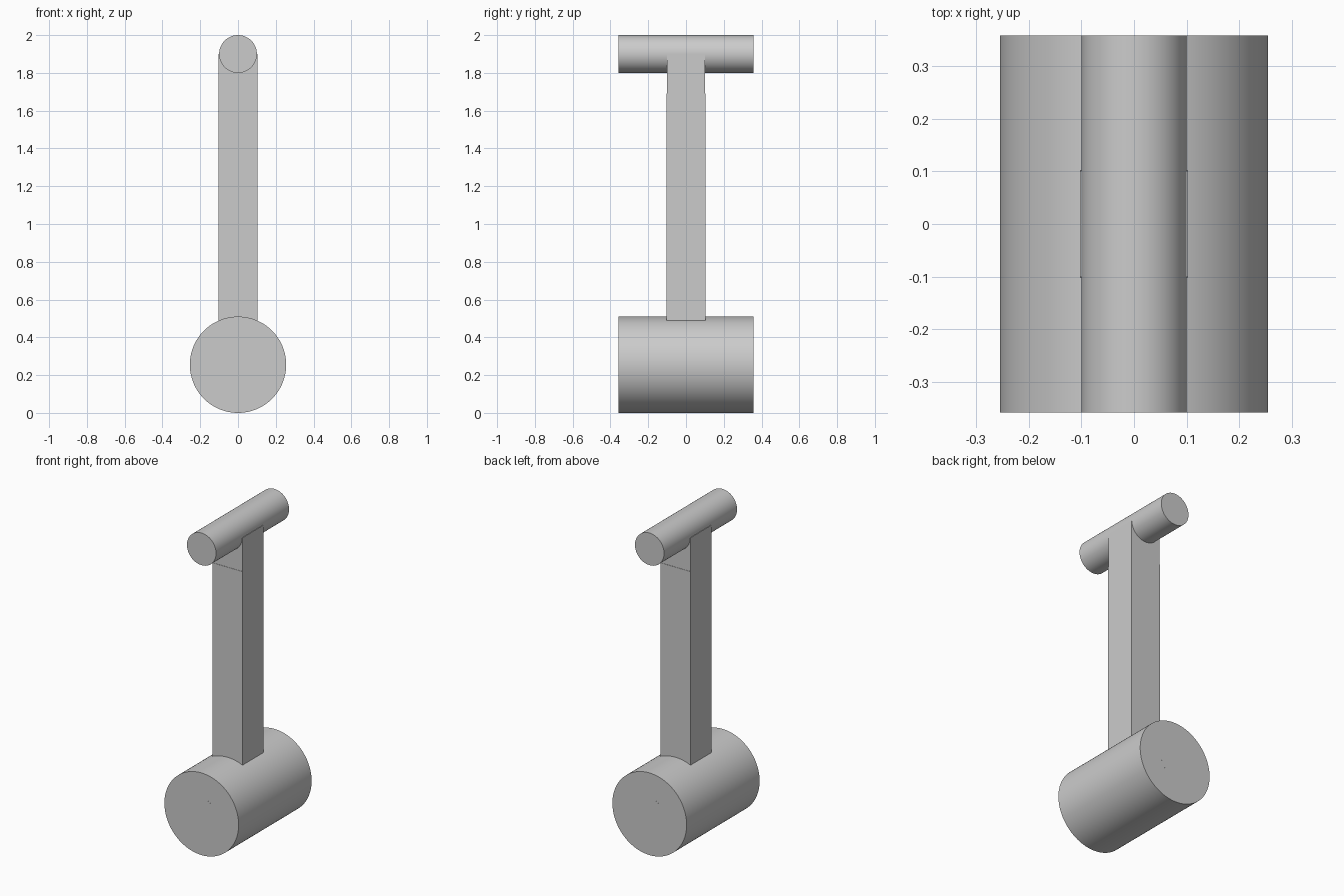
import bpy
import math

cube = bpy.data.objects.get("Cube")
if cube:
    bpy.data.objects.remove(cube, do_unlink=True)

grey = bpy.data.materials.new("plain grey")
grey.use_nodes = True
COLOUR = (0.6, 0.6, 0.6, 1)
grey.diffuse_color = COLOUR
grey.node_tree.nodes["Principled BSDF"].inputs["Base Color"].default_value = COLOUR

HALF_LENGTH = 0.358


def finish(name):
    obj = bpy.context.object
    obj.name = name
    obj.data.materials.append(grey)
    return obj


def rod(name, radius, z, length):
    """Smooth cylinder lying along y."""
    bpy.ops.mesh.primitive_cylinder_add(vertices=96, radius=radius, depth=length,
                                        location=(0, 0, z),
                                        rotation=(math.pi / 2, 0, 0))
    finish(name)
    bpy.ops.object.shade_smooth_by_angle(angle=math.radians(30))


def block(name, width, depth, bottom, top):
    """Square post standing between two heights."""
    bpy.ops.mesh.primitive_cube_add(size=1, location=(0, 0, (bottom + top) / 2))
    finish(name).scale = (width, depth, top - bottom)


# Heavy drum at the foot, with a flush axle pin through it
rod("drum", 0.255, 0.255, 2 * HALF_LENGTH)
rod("axle_pin", 0.1, 0.258, 2 * HALF_LENGTH + 0.0006)

# Upright post, very slightly slimmer where it meets the handle
block("post", 0.206, 0.206, 0.26, 1.69)
block("post_neck", 0.206, 0.202, 1.69, 1.9)

# Cross handle on top
rod("handle", 0.1, 1.9, 2 * HALF_LENGTH)
